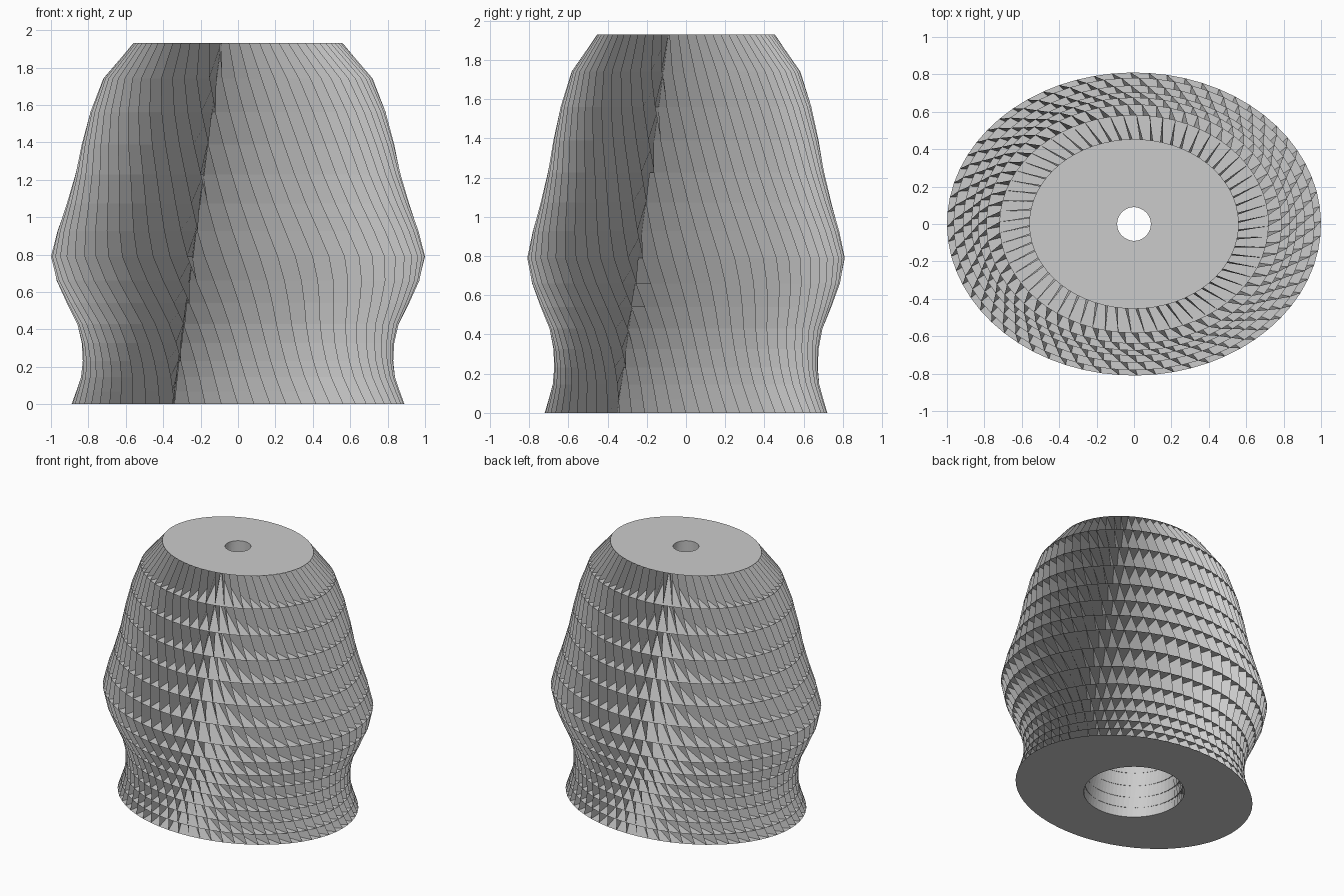
import bpy
import bmesh
from math import sin, cos, acos, pi, radians, hypot

if "Cube" in bpy.data.objects:
    bpy.data.objects.remove(bpy.data.objects["Cube"], do_unlink=True)

SIDES = 64
HEIGHT = 1.93
OVAL = 0.81                 # depth of the oval relative to its width
TWIST = radians(-20)        # turn of the outer edges per unit of height
HOLE_BOTTOM, HOLE_TOP = 0.35, 0.09

# Half-width of the body at each shelf; shelf gaps grow towards the top
widths = [0.89, 0.865, 0.84, 0.83, 0.835, 0.86, 0.915, 0.97,
          1.0, 0.965, 0.915, 0.87, 0.835, 0.79, 0.72, 0.56]
gaps = [0.069 + 0.0086 * i for i in range(len(widths) - 1)]
levels = [HEIGHT * sum(gaps[:i]) / sum(gaps) for i in range(len(widths))]

grey = bpy.data.materials.new("light grey")
grey.use_nodes = True
colour = (0.6, 0.6, 0.6, 1)
grey.diffuse_color = colour
grey.node_tree.nodes["Principled BSDF"].inputs["Base Color"].default_value = colour


def ring_points(width, z):
    """Outer oval points and the hole points their blades run to."""
    hole = HOLE_BOTTOM + (HOLE_TOP - HOLE_BOTTOM) * z / HEIGHT
    outer, inner = [], []
    for k in range(SIDES):
        a = 2 * pi * k / SIDES + TWIST * z
        x, y = width * cos(a), OVAL * width * sin(a)
        # blades lie almost tangent to the round hole
        b = a - 0.97 * acos(hole / hypot(x, y))
        outer.append((x, y, z))
        inner.append((hole * cos(b), hole * sin(b), z))
    return outer, inner


rings = [ring_points(w, z) for w, z in zip(widths, levels)]


def build(name, quads):
    bm = bmesh.new()
    for quad in quads:
        bm.faces.new([bm.verts.new(p) for p in quad])
    bmesh.ops.remove_doubles(bm, verts=bm.verts, dist=1e-5)
    mesh = bpy.data.meshes.new(name)
    bm.to_mesh(mesh)
    bm.free()
    mesh.materials.append(grey)
    obj = bpy.data.objects.new(name, mesh)
    bpy.context.collection.objects.link(obj)
    return obj


def shelf(ring):
    outer, inner = ring
    return [(outer[k - 1], outer[k], inner[k], inner[k - 1]) for k in range(SIDES)]


# Flat end plates and the thin shelves between the tiers
build("bottom_plate", [q[::-1] for q in shelf(rings[0])])
build("top_plate", shelf(rings[-1]))
build("shelves", [q for ring in rings[1:-1] for q in shelf(ring)])

# Upright blades running from the outer oval in to the hole
blades = []
for (low_out, low_in), (up_out, up_in) in zip(rings, rings[1:]):
    for k in range(SIDES):
        blades.append((low_out[k], low_in[k], up_in[k], up_out[k]))
build("blades", blades)
